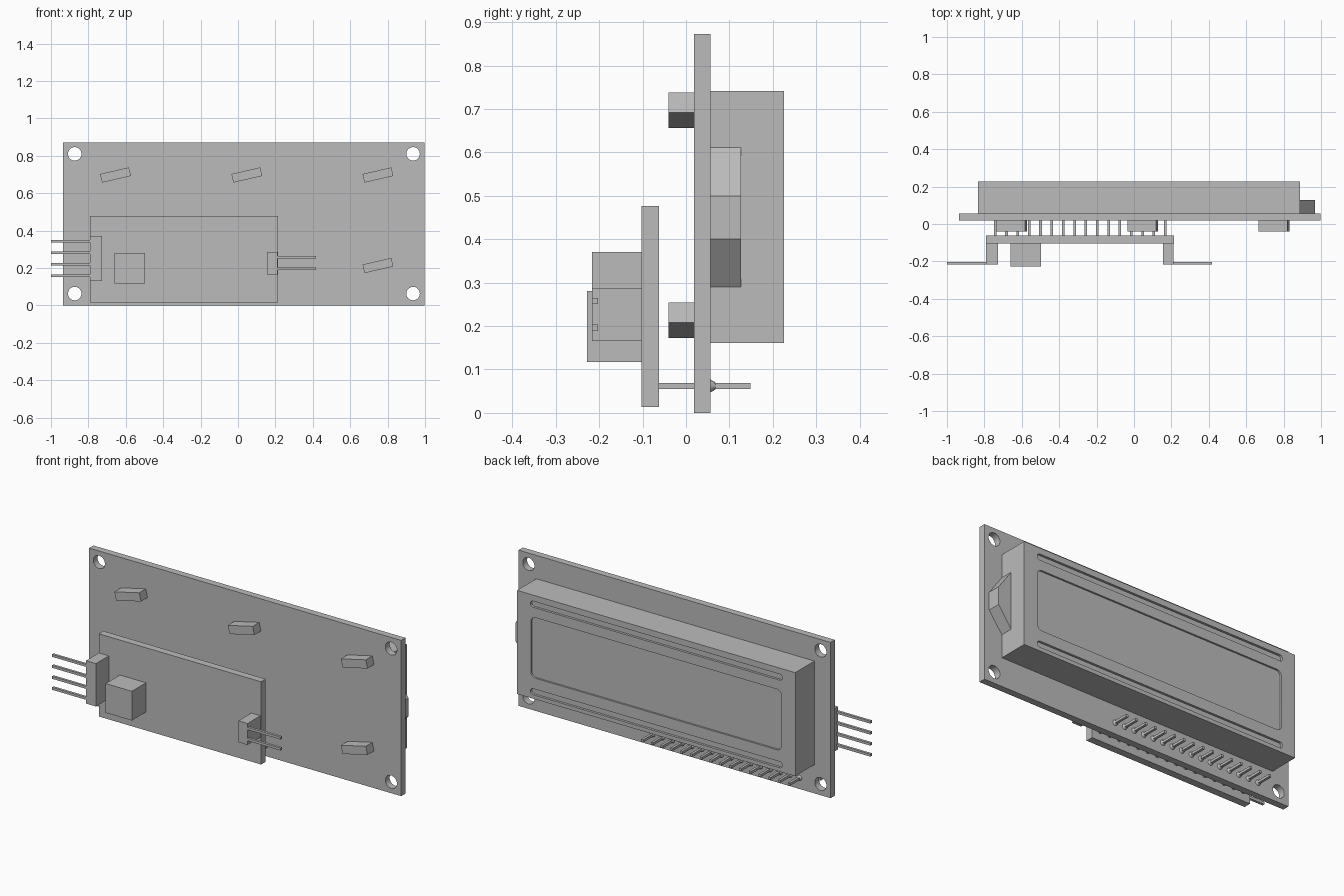
import bpy, bmesh, math
from mathutils import Matrix, Vector

if "Cube" in bpy.data.objects:
    bpy.data.objects.remove(bpy.data.objects["Cube"])

grey = bpy.data.materials.new("plain grey")
grey.use_nodes = True
grey.diffuse_color = (0.5, 0.5, 0.5, 1)
grey.node_tree.nodes["Principled BSDF"].inputs["Base Color"].default_value = (0.5, 0.5, 0.5, 1)


def finish(name, bm):
    bmesh.ops.recalc_face_normals(bm, faces=bm.faces)
    mesh = bpy.data.meshes.new(name)
    bm.to_mesh(mesh)
    bm.free()
    mesh.materials.append(grey)
    ob = bpy.data.objects.new(name, mesh)
    bpy.context.scene.collection.objects.link(ob)
    return ob


def box(name, x, y, z, tilt=0):
    """Box from (min, max) ranges, tilted about its own y axis."""
    bm = bmesh.new()
    mid = Vector([(r[0] + r[1]) / 2 for r in (x, y, z)])
    size = [r[1] - r[0] for r in (x, y, z)]
    bmesh.ops.create_cube(bm, size=1, matrix=Matrix.Translation(mid)
                          @ Matrix.Rotation(-tilt, 4, 'Y') @ Matrix.Diagonal((*size, 1)))
    return finish(name, bm)


def extrude_outline(name, points, y0, y1):
    """Prism from an x-z outline."""
    bm = bmesh.new()
    face = bm.faces.new([bm.verts.new((x, y0, z)) for x, z in points])
    out = bmesh.ops.extrude_face_region(bm, geom=[face])
    bmesh.ops.translate(bm, vec=(0, y1 - y0, 0),
                        verts=[v for v in out["geom"] if isinstance(v, bmesh.types.BMVert)])
    return finish(name, bm)


def rounded_outline(x, z, r, steps=8):
    corners = [(x[1] - r, z[1] - r), (x[0] + r, z[1] - r), (x[0] + r, z[0] + r), (x[1] - r, z[0] + r)]
    return [(cx + r * math.cos((q + i / steps) * math.pi / 2),
             cz + r * math.sin((q + i / steps) * math.pi / 2))
            for q, (cx, cz) in enumerate(corners) for i in range(steps + 1)]


def cylinder(name, x, z, y0, y1, r0, r1, sides):
    bm = bmesh.new()
    bmesh.ops.create_cone(bm, cap_ends=True, segments=sides, radius1=r0, radius2=r1, depth=y1 - y0,
                          matrix=Matrix.Translation((x, (y0 + y1) / 2, z)) @ Matrix.Rotation(-math.pi / 2, 4, 'X'))
    return finish(name, bm)


def smooth(ob):
    bpy.ops.object.select_all(action='DESELECT')
    ob.select_set(True)
    bpy.context.view_layer.objects.active = ob
    bpy.ops.object.shade_smooth_by_angle(angle=math.radians(35))


def cut(target, cutter):
    mod = target.modifiers.new("cut", 'BOOLEAN')
    mod.operation = 'DIFFERENCE'
    mod.solver = 'EXACT'
    mod.object = cutter
    bpy.context.view_layer.objects.active = target
    bpy.ops.object.modifier_apply(modifier=mod.name)
    bpy.data.objects.remove(cutter)


# Main circuit board with corner holes
board = box("main_board", (-0.935, 0.998), (0.018, 0.056), (0, 0.872))
for x in (-0.873, 0.936):
    for z in (0.063, 0.81):
        cut(board, cylinder("hole_cutter", x, z, -0.05, 0.15, 0.036, 0.036, 32))
smooth(board)

# Display housing with sunken window and two long grooves
housing = box("display_housing", (-0.835, 0.888), (0.056, 0.226), (0.161, 0.741))
cut(housing, extrude_outline("window_cutter", rounded_outline((-0.749, 0.803), (0.279, 0.618), 0.03), 0.216, 0.3))
for z in (0.2, 0.69):
    cut(housing, extrude_outline("groove_cutter", rounded_outline((-0.755, 0.805), (z - 0.017, z + 0.017), 0.0165), 0.213, 0.3))
smooth(housing)

# Backlight bump on the left end of the housing
extrude_outline("backlight", [(0.888, 0.29), (0.968, 0.40), (0.968, 0.50), (0.888, 0.611)], 0.056, 0.127)

# Small tilted components on the front of the board
for x, z in ((-0.655, 0.697), (0.047, 0.697), (0.748, 0.697), (0.748, 0.213)):
    box("small_component", (x - 0.079, x + 0.079), (-0.04, 0.018), (z - 0.0235, z + 0.0235), math.radians(13))

# Adapter board and its block
box("adapter_board", (-0.79, 0.215), (-0.103, -0.062), (0.014, 0.477))
box("adjuster_block", (-0.66, -0.498), (-0.228, -0.103), (0.117, 0.281))

# Side headers with their pins
box("right_header", (-0.79, -0.728), (-0.217, -0.103), (0.13, 0.37))
for i in range(4):
    z = 0.158 + i * 0.0615
    box("right_header_pin", (-1, -0.789), (-0.217, -0.203), (z - 0.007, z + 0.007))
box("left_header", (0.155, 0.211), (-0.217, -0.103), (0.166, 0.286))
for z in (0.196, 0.258):
    box("left_header_pin", (0.21, 0.416), (-0.217, -0.203), (z - 0.007, z + 0.007))

# Row of pins joining the boards, each with a solder collar
for i in range(16):
    x = -0.742 + i * 0.0606
    box("joining_pin", (x - 0.007, x + 0.007), (-0.062, 0.148), (0.055, 0.069))
    smooth(cylinder("solder_collar", x, 0.062, 0.056, 0.068, 0.015, 0.008, 16))
